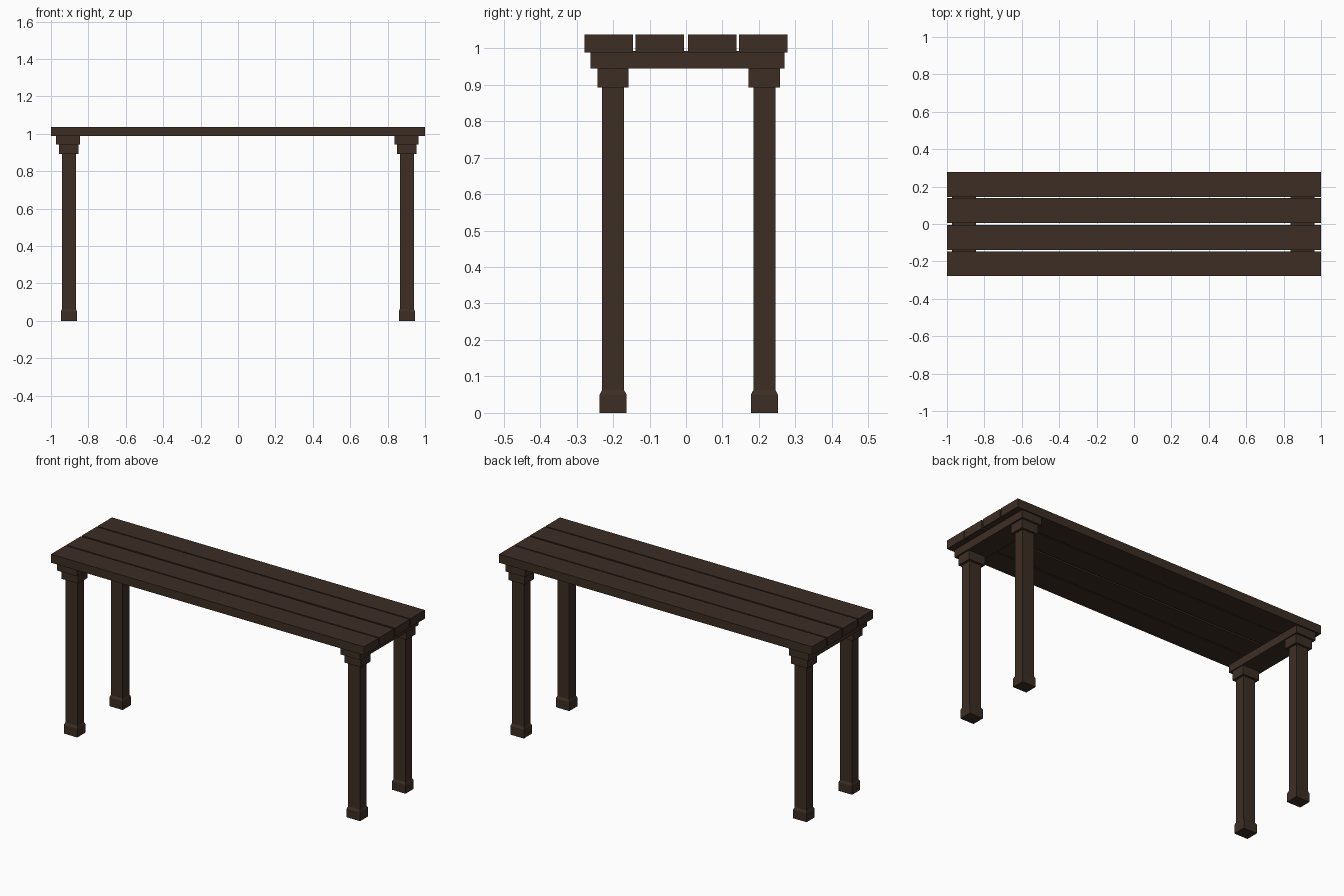
import bpy, bmesh

if "Cube" in bpy.data.objects:
    bpy.data.objects.remove(bpy.data.objects["Cube"])

wood = bpy.data.materials.new("dark brown wood")
wood.diffuse_color = (0.046, 0.027, 0.018, 1)
wood.use_nodes = True
wood.node_tree.nodes["Principled BSDF"].inputs["Base Color"].default_value = wood.diffuse_color


def stack(name, cx, cy, rings):
    """Box-section solid from (half_x, half_y, z) rings, bottom to top."""
    bm = bmesh.new()
    loops = [[bm.verts.new((cx + sx * hx, cy + sy * hy, z))
              for sx, sy in ((-1, -1), (1, -1), (1, 1), (-1, 1))]
             for hx, hy, z in rings]
    bm.faces.new(loops[0][::-1])
    bm.faces.new(loops[-1])
    for a, b in zip(loops, loops[1:]):
        for i in range(4):
            j = (i + 1) % 4
            bm.faces.new((a[i], a[j], b[j], b[i]))
    mesh = bpy.data.meshes.new(name)
    bm.to_mesh(mesh)
    bm.free()
    mesh.materials.append(wood)
    obj = bpy.data.objects.new(name, mesh)
    bpy.context.collection.objects.link(obj)
    return obj


# Four long planks with narrow gaps
for i, (y0, y1) in enumerate(((-0.278, -0.146), (-0.139, -0.006),
                              (0.005, 0.138), (0.145, 0.278))):
    h = (y1 - y0) / 2
    stack(f"top_plank_{i + 1}", 0, (y0 + y1) / 2, [(1, h, 0.988), (1, h, 1.037)])

for side, x, bar_x in (("left", -0.904, -0.909), ("right", 0.903, 0.901)):
    # Crossbar carrying the planks
    stack(f"{side}_crossbar", bar_x, 0.004,
          [(0.063, 0.266, 0.944), (0.063, 0.266, 0.993)])
    for end, y in (("front", -0.2), ("back", 0.215)):
        # Leg post, cap block and tapered foot
        stack(f"{end}_{side}_leg", x, y, [(0.038, 0.03, 0.03), (0.038, 0.03, 0.91)])
        stack(f"{end}_{side}_cap", x, y, [(0.052, 0.043, 0.893), (0.052, 0.043, 0.944)])
        stack(f"{end}_{side}_foot", x, y,
              [(0.043, 0.037, 0), (0.043, 0.037, 0.05), (0.038, 0.03, 0.063)])
